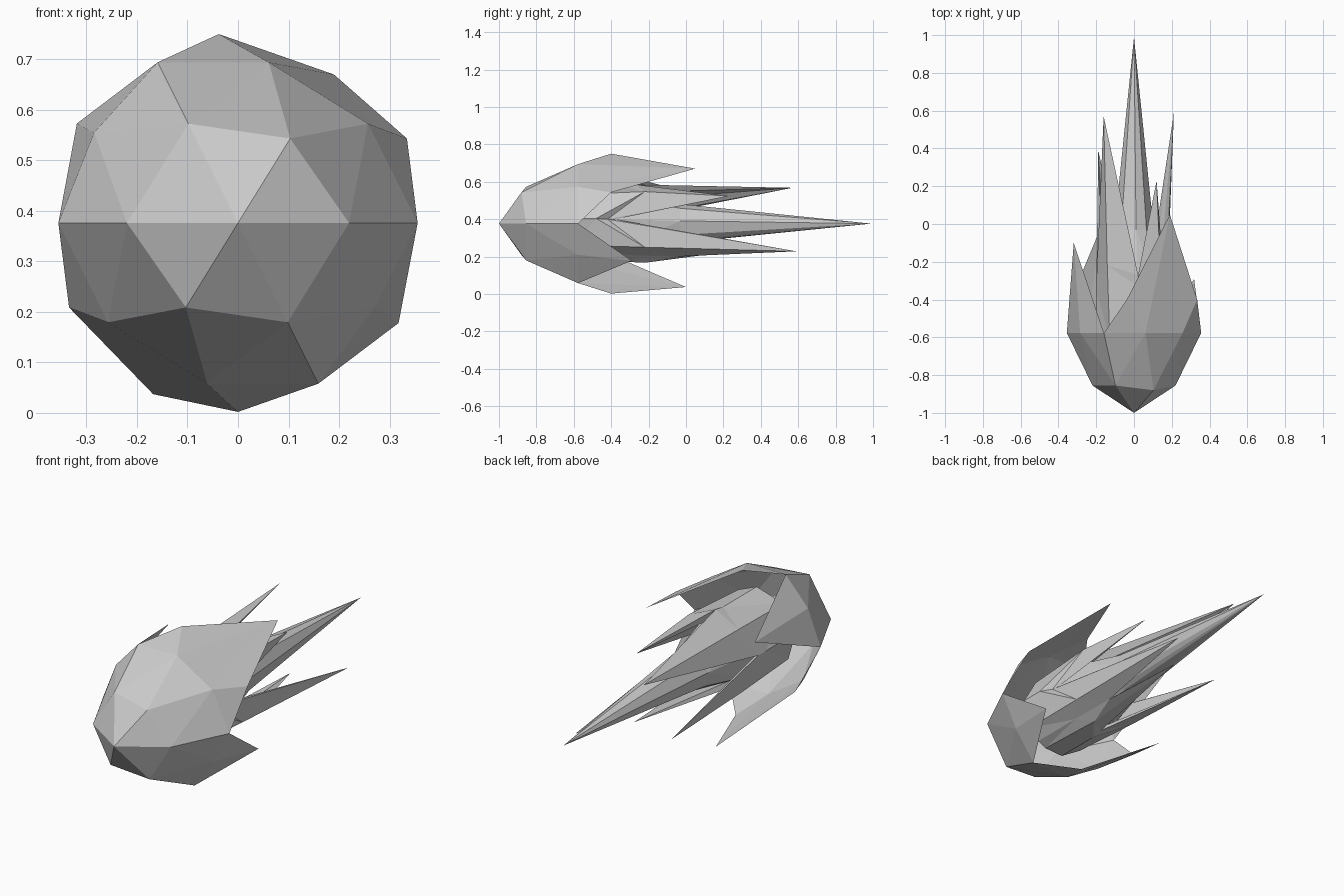
import bpy, bmesh
from math import sin, cos, radians
from mathutils import Vector

if "Cube" in bpy.data.objects:
    bpy.data.objects.remove(bpy.data.objects["Cube"])

CZ, R = 0.376, 0.374


def finish(bm, name):
    me = bpy.data.meshes.new(name)
    bm.to_mesh(me)
    bm.free()
    ob = bpy.data.objects.new(name, me)
    bpy.context.collection.objects.link(ob)
    return ob


# Outer shell: front half of a low-poly sphere, stretched, with four rim petals
bm = bmesh.new()
bmesh.ops.create_icosphere(bm, subdivisions=2, radius=1)
bmesh.ops.delete(bm, geom=[v for v in bm.verts if v.co.y > 0.1], context='VERTS')
petals = [(Vector((.526, 0, .851)), (.19, .05, .67)),
          (Vector((-.526, 0, -.851)), (-.168, 0.0, .037)),
          (Vector((-.851, 0, .526)), (-.319, -.10, .573)),
          (Vector((.851, 0, -.526)), (.318, -.29, .178)),
          (Vector((0, 0, 1)), (-.038, -.40, .75)),
          (Vector((-.724, -.526, .447)), (-.285, -.577, .555))]
for v in bm.verts:
    n = v.co.normalized()
    d = -n.y
    y = -1 if d > .95 else -.88 if d > .83 else -.855 if d > .7 else -.577 if d > .2 else -.4
    v.co = (n.x * R, y, CZ + n.z * R)
    for src, dst in petals:
        if (n - src).length < .05:
            v.co = dst
finish(bm, "outer_shell")

# Inner flame: thin spikes (angle, radius, tip y) with deep valleys between, around a long middle spike
tips = [(51, .19, .23), (130, .25, .57), (218, .24, .39), (288, .14, .36), (325, .258, .59)]
valleys = [(84, .21, -.27), (174, .20, -.30), (258, .19, -.30), (303, .21, -.05), (368, .17, -.42)]


def ring_point(bm, a, r, y):
    return bm.verts.new((r * cos(radians(a)), y, CZ + r * sin(radians(a))))


bm = bmesh.new()
points = [p for pair in zip(tips, valleys) for p in pair]
n = len(points)
base = [ring_point(bm, a, .20, -.60) for a, r, y in points]
body = [ring_point(bm, a, .22, -.22) if i % 2 == 0 else ring_point(bm, a, .20, min(-.32, y - .06))
        for i, (a, r, y) in enumerate(points)]
edge = [ring_point(bm, a, r, y) for a, r, y in points]
inner = [ring_point(bm, a, .165, -.28 if i % 2 == 0 else -.38) for i, (a, r, y) in enumerate(points)]
neck = [ring_point(bm, a, .105, -.03) for a, r, y in points]
apex = bm.verts.new((0, .99, CZ))
for i in range(n):
    j = (i + 1) % n
    for lo, hi in ((base, body), (body, edge), (edge, inner), (inner, neck)):
        if i % 2 == 0:
            bm.faces.new((lo[i], lo[j], hi[j]))
            bm.faces.new((lo[i], hi[j], hi[i]))
        else:
            bm.faces.new((lo[i], lo[j], hi[i]))
            bm.faces.new((lo[j], hi[j], hi[i]))
    bm.faces.new((neck[i], neck[j], apex))
bm.faces.new(base)
bmesh.ops.recalc_face_normals(bm, faces=bm.faces)
finish(bm, "inner_flame")
